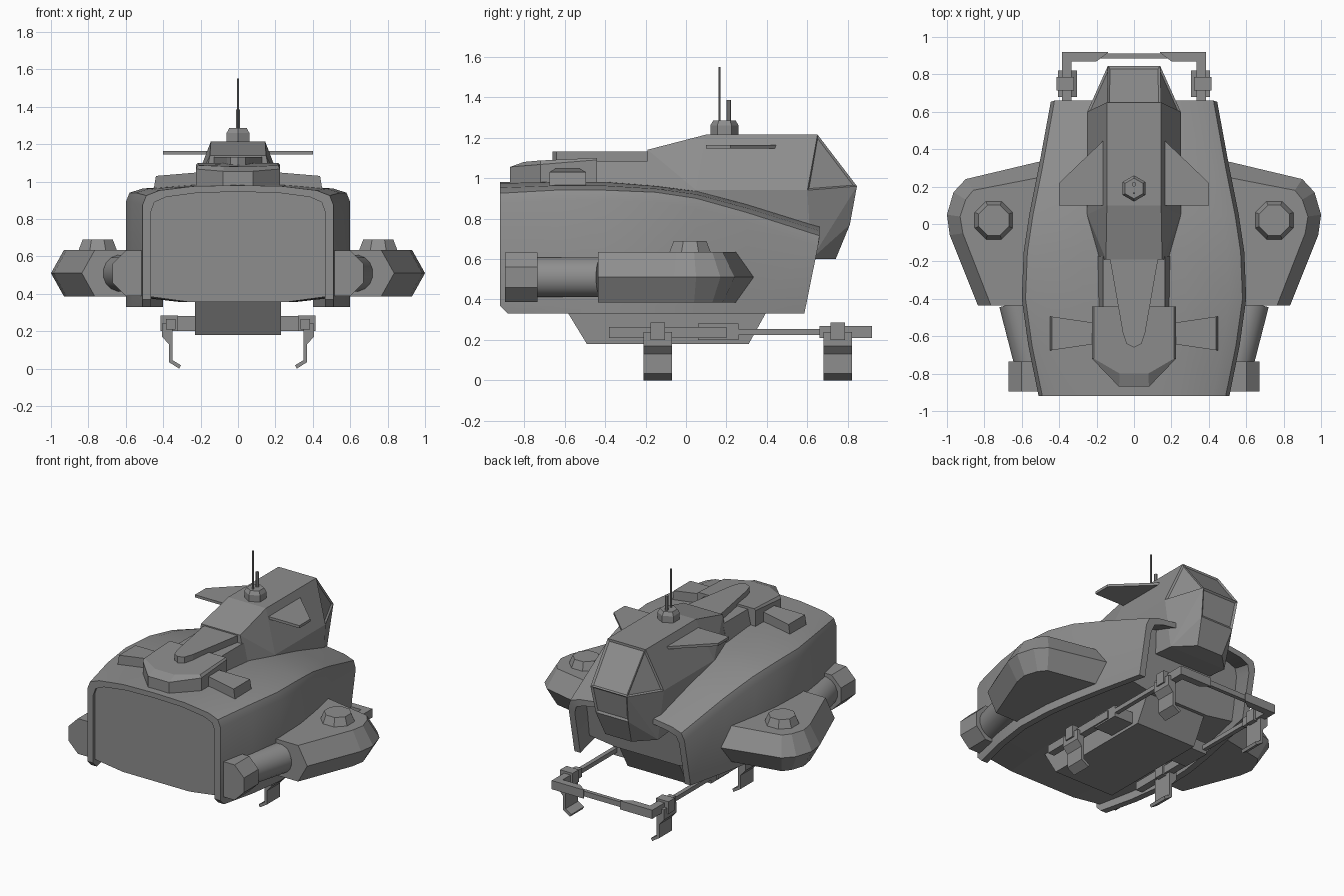
import bpy, bmesh
from math import radians, cos, sin, pi
from mathutils import Vector

cube = bpy.data.objects.get("Cube")
if cube:
    bpy.data.objects.remove(cube, do_unlink=True)

grey = bpy.data.materials.new("plain_grey")
grey.use_nodes = True
colour = (0.27, 0.27, 0.27, 1)
grey.diffuse_color = colour
grey.node_tree.nodes["Principled BSDF"].inputs["Base Color"].default_value = colour


def finish(name, bm, mirror=False, smooth=False):
    """Turn a bmesh into a named object, mirrored across x if asked."""
    bmesh.ops.recalc_face_normals(bm, faces=bm.faces)
    if smooth:
        for f in bm.faces:
            f.smooth = True
        for e in bm.edges:
            e.smooth = e.is_manifold and e.calc_face_angle(pi) < radians(28)
    mesh = bpy.data.meshes.new(name)
    bm.to_mesh(mesh)
    bm.free()
    mesh.materials.append(grey)
    ob = bpy.data.objects.new(name, mesh)
    bpy.context.scene.collection.objects.link(ob)
    if mirror:
        ob.modifiers.new("mirror", 'MIRROR')
    return ob


def loft(name, rings, mirror=False, smooth=False, strip_caps=False):
    """Join closed rings of points; caps are polygons, or strips for hollow rings."""
    bm = bmesh.new()
    rows = [[bm.verts.new(p) for p in ring] for ring in rings]
    n = len(rows[0])
    for a, b in zip(rows, rows[1:]):
        for i in range(n):
            j = (i + 1) % n
            bm.faces.new((a[i], a[j], b[j], b[i]))
    for row in (rows[0], rows[-1]):
        if strip_caps:
            for i in range(n // 2 - 1):
                bm.faces.new((row[i], row[i + 1], row[n - 2 - i], row[n - 1 - i]))
        else:
            bm.faces.new(row)
    return finish(name, bm, mirror, smooth)


def plate(name, outline, z0, z1, mirror=False):
    return loft(name, [[(x, y, z) for x, y in outline] for z in (z0, z1)], mirror)


def box(name, x0, x1, y0, y1, z0, z1, mirror=False):
    return plate(name, [(x0, y0), (x1, y0), (x1, y1), (x0, y1)], z0, z1, mirror)


def rod(name, a, b, r0, r1, sides, mirror=False, smooth=False):
    a, b = Vector(a), Vector(b)
    q = (b - a).to_track_quat('Z', 'Y')
    rings = []
    for centre, r in ((a, r0), (b, r1)):
        angles = [2 * pi * (i + 0.5) / sides for i in range(sides)]
        rings.append([centre + q @ Vector((r * cos(t), r * sin(t), 0)) for t in angles])
    return loft(name, rings, mirror, smooth)


def both_sides(half):
    """Complete a half profile that ends on the centre line."""
    return half + [(-x, z) for x, z in reversed(half[:-1])]


# Hull stations: y, half width, crest height, shoulder height
stations = [(-.92, .51, .98, .925), (-.65, .565, .985, .94), (-.4, .6, .985, .94),
            (-.15, .59, .965, .93), (.05, .56, .94, .9), (.3, .51, .875, .83),
            (.66, .445, .765, .715)]


def hull_half(w, crest, shoulder, inset=0, drop=0):
    k = (w - inset) / w
    return [(w * k, .33), (w * k, .37), (w * k, shoulder - .05 - drop),
            ((w - .02) * k, shoulder - drop), ((w - .09) * k, (crest + shoulder) / 2 - drop),
            (w * .46 * k, crest - .005 - drop), (0, crest - drop)]


def hull_y(y, z):
    """Rake the bow and clip the lower stern corner."""
    if y > .4:
        return y - .075 * max(0, 1 - (z - .33) / .37)
    return y + .04 if y < -.9 and z < .34 else y


# Outer shell, open underneath and at the bow
rings = []
for y, w, c, s in stations:
    profile = both_sides(hull_half(w, c, s)) + both_sides(hull_half(w, c, s, .045, .035))[::-1]
    rings.append([(x, hull_y(y, z), z) for x, z in profile])
loft("hull_shell", rings, smooth=True, strip_caps=True)

# Inner body recessed inside the shell
rings = []
for y, w, c, s in stations[:-1] + [(.5, .475, .815, .765)]:
    half = [(0, .355), (w * .5, .355), (w - .035, .385)] + hull_half(w, c, s, .03, .02)[2:]
    profile = half + [(-x, z) for x, z in reversed(half[1:-1])]
    rings.append([(x, hull_y(max(y, -.895), z), z) for x, z in profile])
loft("inner_body", rings)

# Belly box
belly = [(-.6, .36), (-.49, .18), (.31, .18), (.41, .36)]
loft("belly_box", [[(x, y, z) for y, z in belly] for x in (-.23, .23)])

# Cockpit fuselage with sunken window panes
bm = bmesh.new()
cockpit = [(.145, .65, 1.215), (.14, .845, .96), (.25, .6, .94), (.125, .81, .77),
           (.1, .74, .6), (.22, .62, .6), (.145, .1, 1.215), (.25, .05, .94),
           (.15, -.19, 1.14), (.195, -.19, .9), (.22, .05, .65)]
for x, y, z in cockpit:
    bm.verts.new((x, y, z))
    bm.verts.new((-x, y, z))
bmesh.ops.convex_hull(bm, input=bm.verts)
bmesh.ops.dissolve_limit(bm, angle_limit=.02, verts=bm.verts, edges=bm.edges)
bmesh.ops.recalc_face_normals(bm, faces=bm.faces)
panes = [f for f in bm.faces if f.normal.y > .3 and min(v.co.z for v in f.verts) > .7]
bmesh.ops.inset_individual(bm, faces=panes, thickness=.018, depth=-.01)
finish("cockpit", bm)

# Small wings on the cockpit
plate("cockpit_wing", [(.14, .1), (.4, .1), (.4, .22), (.16, .45), (.14, .45)], 1.145, 1.163, True)

# Antenna cluster
rod("antenna_base", (0, .19, 1.2), (0, .19, 1.26), .07, .07, 6)
rod("antenna_cap", (0, .19, 1.26), (0, .19, 1.285), .07, .055, 6)
rod("tall_antenna", (0, .165, 1.27), (0, .165, 1.55), .006, .006, 8)
rod("short_antenna", (0, .212, 1.27), (0, .212, 1.385), .012, .012, 8)

# Stern deck: neck, hatch plate and tapered spine
neck = [(-.2, .93), (.2, .93), (.165, 1.085), (-.165, 1.085)]
loft("deck_neck", [[(x, y, z) for x, z in neck] for y in (-.46, -.17)])
hatch = [(-.225, -.44), (.225, -.44), (.225, -.72), (.08, -.87), (-.08, -.87), (-.225, -.72)]
levels = [[(x, y, .95) for x, y in hatch],
          [(x, y, 1.055 + .035 * (y + .87) / .43) for x, y in hatch],
          [(x * .95, max(y, -.8), 1.08 + .02 * (y + .87) / .43) for x, y in hatch]]
loft("deck_hatch", levels)
spine = [(.13, -.18), (.06, -.58), (.04, -.64), (0, -.66)]
plate("deck_spine", both_sides(spine), 1.06, 1.132)
inner = [(-.64, .94), (-.53, .94), (-.53, 1.05), (-.64, 1.05)]
outer = [(-.675, .93), (-.495, .93), (-.495, 1.03), (-.675, 1.03)]
loft("deck_side_block", [[(.2, y, z) for y, z in inner],
                         [(.455 - .2 * max(0, z - .95), y, z) for y, z in outer]], True)

# Side pods with a bevelled rim
rim = [(.5, .335), (.9, .24), (.965, .17), (1, .05), (.985, -.06), (.835, -.435), (.5, -.435)]
face = [(.5, .25), (.86, .18), (.9, .13), (.93, .04), (.915, -.05), (.765, -.435), (.5, -.435)]
loft("side_pod", [[(x, y, .385) for x, y in face],
                  [(x, y, .51) for x, y in rim],
                  [(x, y, .635) for x, y in face]], True)
rod("pod_turret", (.75, .02, .63), (.75, .02, .69), .112, .087, 8, True)

# Engine pipes and nozzles
rod("engine_pipe", (.625, -.42, .51), (.54, -.75, .51), .1, .1, 16, True, True)
rod("engine_nozzle", (.55, -.735, .51), (.55, -.895, .51), .132, .132, 8, True)

# Landing frame rails, braces and front bar
box("rear_rail", .335, .385, -.38, .2, .21, .265, True)
box("belly_brace", .2, .375, .06, .26, .2, .28, True)
box("middle_rail", .345, .375, .2, .68, .225, .255, True)
box("front_rail", .335, .385, .66, .92, .21, .27, True)
plate("front_bar_end", [(.14, .915), (.2, .87), (.36, .87), (.36, .92), (.14, .92)], .21, .27, True)
box("front_bar", -.2, .2, .885, .912, .222, .258)

# Landing legs, each with a clamp, plate and bent foot
leg = [(.35, .24), (.35, .045), (.305, .018), (.315, 0), (.37, .035), (.37, .13), (.405, .17), (.405, .24)]
for end, y in (("rear", -.14), ("front", .75)):
    loft(end + "_leg", [[(x, v, z) for x, z in leg] for v in (y - .07, y + .07)], True)
    box(end + "_leg_clamp", .32, .415, y - .035, y + .035, .2, .285, True)
